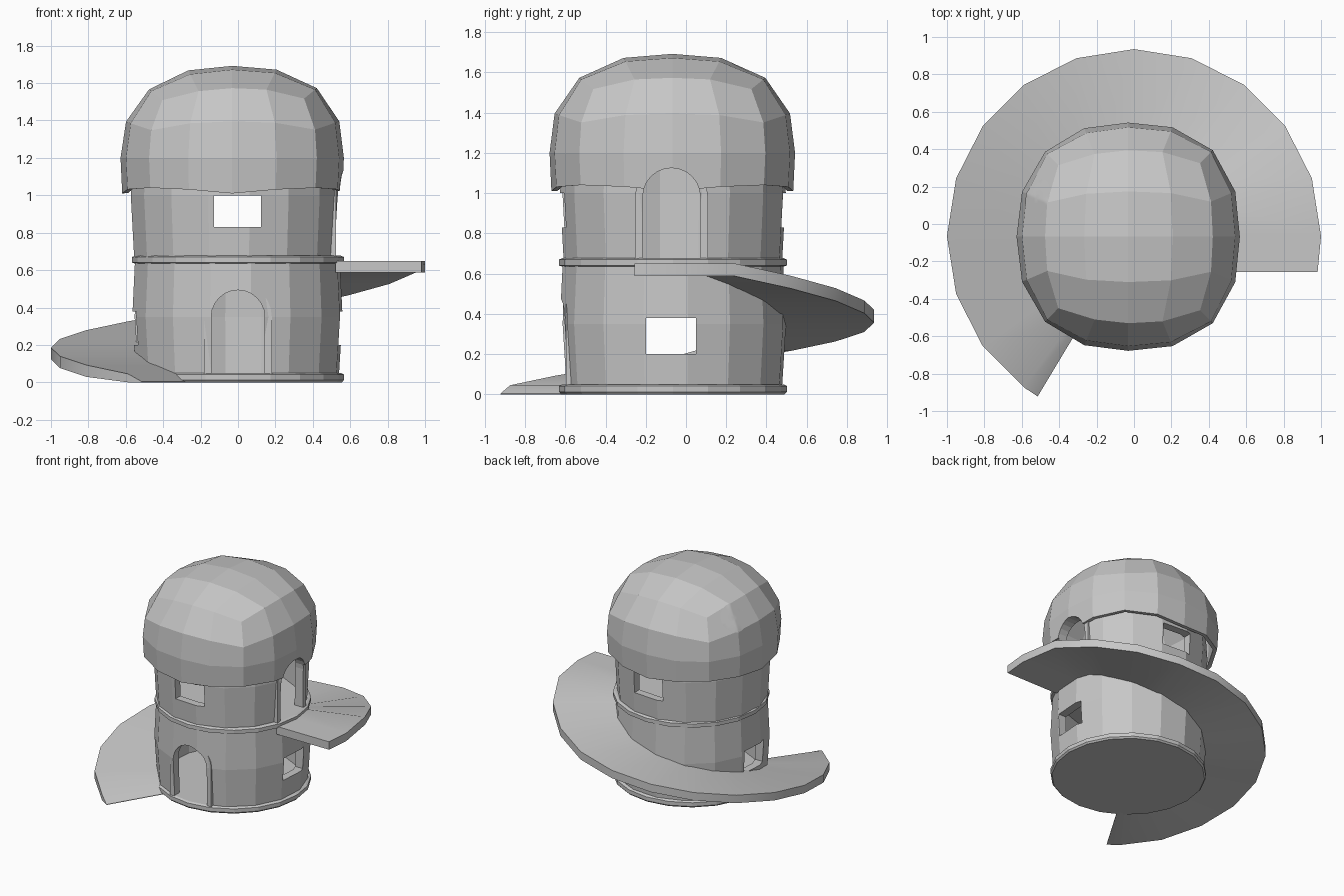
import bpy, bmesh
from math import sin, cos, tan, pi, radians
from mathutils import Vector

if "Cube" in bpy.data.objects:
    bpy.data.objects.remove(bpy.data.objects["Cube"])

CY = -0.065          # tower axis offset in y
stone = bpy.data.materials.new("pale grey stone")
stone.use_nodes = True
GREY = (0.57, 0.57, 0.57, 1)
stone.diffuse_color = GREY
stone.node_tree.nodes["Principled BSDF"].inputs["Base Color"].default_value = GREY


def finish(name, bm):
    bmesh.ops.recalc_face_normals(bm, faces=bm.faces)
    mesh = bpy.data.meshes.new(name)
    bm.to_mesh(mesh)
    bm.free()
    mesh.materials.append(stone)
    ob = bpy.data.objects.new(name, mesh)
    bpy.context.collection.objects.link(ob)
    return ob


def apply(ob, mod):
    bpy.context.view_layer.objects.active = ob
    bpy.ops.object.modifier_apply(modifier=mod.name)


def smooth(ob, degrees):
    bpy.ops.object.select_all(action="DESELECT")
    ob.select_set(True)
    bpy.context.view_layer.objects.active = ob
    bpy.ops.object.shade_smooth_by_angle(angle=radians(degrees))


def lathe(name, profile, sides, turn, cx, closed):
    """Revolve (radius, z) points; closed profiles make tubes, open ones get caps."""
    bm = bmesh.new()
    rings = []
    for r, z in profile:
        rings.append([bm.verts.new((cx + r * cos(turn + 2 * pi * i / sides),
                                    CY + r * sin(turn + 2 * pi * i / sides), z))
                      for i in range(sides)])
    pairs = list(zip(rings, rings[1:]))
    if closed:
        pairs.append((rings[-1], rings[0]))
    else:
        bm.faces.new(rings[0])
        bm.faces.new(rings[-1])
    for a, b in pairs:
        for i in range(sides):
            j = (i + 1) % sides
            bm.faces.new((a[i], a[j], b[j], b[i]))
    return finish(name, bm)


def prism(name, outline, axis, start, end):
    """Extrude a (sideways, z) outline along x or y."""
    bm = bmesh.new()
    place = (lambda u, z, d: (d, u, z)) if axis == "x" else (lambda u, z, d: (u, d, z))
    a = [bm.verts.new(place(u, z, start)) for u, z in outline]
    b = [bm.verts.new(place(u, z, end)) for u, z in outline]
    bm.faces.new(a)
    bm.faces.new(b)
    for i in range(len(a)):
        j = (i + 1) % len(a)
        bm.faces.new((a[i], a[j], b[j], b[i]))
    return finish(name, bm)


def box(u0, u1, z0, z1):
    return [(u0, z0), (u1, z0), (u1, z1), (u0, z1)]


def arch(mid, half, z0, spring):
    curve = [(mid + half * cos(pi * i / 12), spring + half * sin(pi * i / 12)) for i in range(13)]
    return [(mid - half, z0), (mid + half, z0)] + curve


def opening(outline, axis, start, end, walls):
    """Cut a straight opening through each wall."""
    cutter = prism("opening_cutter", outline, axis, start, end)
    for wall in walls:
        mod = wall.modifiers.new("cut", "BOOLEAN")
        mod.operation = "DIFFERENCE"
        mod.solver = "EXACT"
        mod.object = cutter
        apply(wall, mod)
    bpy.data.objects.remove(cutter)


# Walls of both storeys, slightly barrelled
TURN = radians(7.5)
lower_wall = lathe("lower_wall", [(0.548, 0.05), (0.567, 0.35), (0.553, 0.64),
                                  (0.49, 0.64), (0.5, 0.35), (0.49, 0.05)], 16, TURN, -0.003, True)
upper_wall = lathe("upper_wall", [(0.548, 0.67), (0.566, 1.0), (0.555, 1.16),
                                  (0.5, 1.16), (0.5, 1.0), (0.49, 0.67)], 16, TURN, -0.012, True)

# Floors with projecting rims
lathe("base_floor", [(0.555, 0), (0.566, 0.012), (0.566, 0.042), (0.55, 0.05)], 20, 0, 0, False)
lathe("middle_floor", [(0.55, 0.635), (0.566, 0.64), (0.566, 0.67), (0.55, 0.677)], 20, 0, 0, False)

# Door surrounds, showing only where the wall curves back
lower_frame = prism("lower_door_frame", arch(0, 0.181, 0.045, 0.35), "y", CY - 0.531, CY - 0.48)
upper_frame = prism("upper_door_frame", arch(-0.072, 0.181, 0.67, 0.982), "x", 0.47, 0.525)

# Dome: upper half of a swollen grid cube with a short skirt, hollow
bm = bmesh.new()
bmesh.ops.create_cube(bm, size=2)
bmesh.ops.subdivide_edges(bm, edges=bm.edges[:], cuts=3, use_grid_fill=True)
bmesh.ops.delete(bm, geom=[v for v in bm.verts if v.co.z < -0.01], context="VERTS")
for v in bm.verts:
    swell = 2.35 if v.co.x < -0.1 else 2.5
    d = Vector([tan(c * pi / 4) for c in v.co])
    d /= sum(abs(c) ** swell for c in d) ** (1 / swell)
    v.co = (d.x * 0.597 - 0.031, d.y * 0.61 + CY - 0.003, d.z * 0.492 + 1.2)
rim = [e for e in bm.edges if e.is_boundary]
skirt = bmesh.ops.extrude_edge_only(bm, edges=rim)["geom"]
for v in [g for g in skirt if isinstance(g, bmesh.types.BMVert)]:
    x, y = v.co.x + 0.031, v.co.y - CY
    corner = abs(2 * x * y) / (x * x + y * y)
    v.co = (x * 0.985 - 0.031, y * 0.985 + CY, 1.01 + 0.03 * corner)
dome = finish("dome_roof", bm)

# Round plate wrapped flush over the dome
_, spot, _, _ = dome.closest_point_on_mesh(Vector((-0.52, 0.135, 1.47)))
facing = Vector((-0.78, 0.3, 0.55)).normalized()
turn = facing.to_track_quat("Z", "Y").to_matrix()
bm = bmesh.new()
bmesh.ops.create_circle(bm, cap_ends=True, cap_tris=True, segments=24, radius=0.11)
bmesh.ops.subdivide_edges(bm, edges=bm.edges[:], cuts=3, use_grid_fill=True)
for v in bm.verts:
    _, hit, normal, _ = dome.closest_point_on_mesh(spot + turn @ v.co)
    v.co = hit + normal * 0.002
plate = finish("round_plate", bm)
smooth(plate, 60)

shell = dome.modifiers.new("shell", "SOLIDIFY")
shell.thickness = 0.03
shell.offset = -1
apply(dome, shell)

# Openings: two arched doors and two pairs of windows
opening(arch(0, 0.143, 0.04, 0.35), "y", -0.9, -0.4, [lower_wall, lower_frame])
opening(arch(-0.072, 0.143, 0.66, 0.982), "x", 0.35, 0.9, [upper_wall, upper_frame, dome])
opening(box(-0.2, 0.05, 0.2, 0.38), "x", -0.9, 0.9, [lower_wall])
opening(box(-0.127, 0.123, 0.83, 1.0), "y", -0.9, 0.9, [upper_wall])

# Spiral ramp: flat landing, then a descent round the back that eases off
bm = bmesh.new()
sections = []
for a in [-11, 0] + list(range(18, 235, 18)) + [239]:
    t = radians(a)
    top = 0.65 - 0.0034 * max(0, a - 18) + 0.0008 * max(0, a - 72)
    if a == 239:
        top = 0.004
    low = max(0, top - 0.063)
    inner = Vector((0.53 * cos(t), 0.53 * sin(t) + CY))
    outer = Vector((cos(t), sin(t) + CY))
    if a < 0:
        inner.y = outer.y
    sections.append([bm.verts.new((p.x, p.y, z)) for p, z in
                     ((inner, low), (outer, low), (outer, top), (inner, top))])
for a, b in zip(sections, sections[1:]):
    for i in range(4):
        j = (i + 1) % 4
        bm.faces.new((a[i], a[j], b[j], b[i]))
bm.faces.new(sections[0])
bm.faces.new(sections[-1])
ramp = finish("spiral_ramp", bm)
smooth(ramp, 30)
